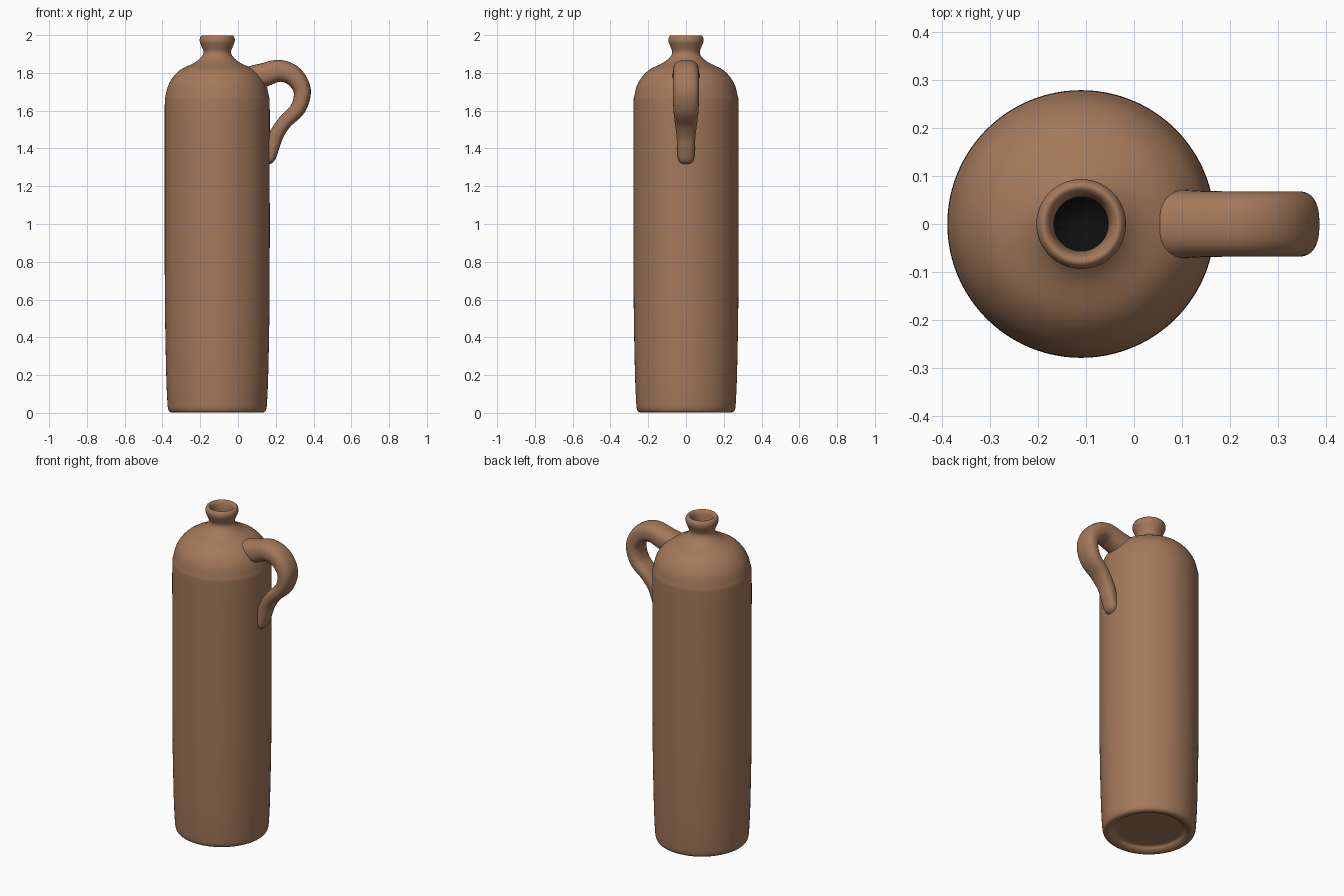
import bpy, bmesh, math
from mathutils import Vector

if "Cube" in bpy.data.objects:
    bpy.data.objects.remove(bpy.data.objects["Cube"])


def material(name, rgb):
    m = bpy.data.materials.new(name)
    m.diffuse_color = (*rgb, 1)
    m.use_nodes = True
    m.node_tree.nodes["Principled BSDF"].inputs["Base Color"].default_value = m.diffuse_color
    return m


clay = material("brown clay", (0.37, 0.19, 0.105))
dark = material("dark inside", (0.005, 0.005, 0.005))
CX = -0.11  # axis of the bottle


def spline(pts, steps):
    """Catmull-Rom curve through points of any dimension."""
    p = [Vector(q) for q in pts]
    p = [2 * p[0] - p[1]] + p + [2 * p[-1] - p[-2]]
    out = []
    for i in range(1, len(p) - 2):
        a, b, c, d = p[i - 1:i + 3]
        for s in range(steps):
            t = s / steps
            out.append(0.5 * (2 * b + (c - a) * t + (2 * a - 5 * b + 4 * c - d) * t**2
                              + (3 * b - a - 3 * c + d) * t**3))
    return out + [p[-2]]


def skin(name, rings, mats):
    """Bridge equal rings of points and cap both ends."""
    bm = bmesh.new()
    loops = [[bm.verts.new(v) for v in r] for r in rings]
    n = len(loops[0])
    for a, b in zip(loops, loops[1:]):
        for i in range(n):
            j = (i + 1) % n
            bm.faces.new((a[i], a[j], b[j], b[i]))
    bm.faces.new(loops[0][::-1])
    bm.faces.new(loops[-1])
    bmesh.ops.recalc_face_normals(bm, faces=bm.faces)
    for f in bm.faces:
        f.smooth = True
    me = bpy.data.meshes.new(name)
    bm.to_mesh(me)
    bm.free()
    for m in mats:
        me.materials.append(m)
    ob = bpy.data.objects.new(name, me)
    bpy.context.collection.objects.link(ob)
    return ob


# Bottle: lathed profile from recessed base, up the wall, over the lip, into the neck
profile = [(0.10, 0.03), (0.185, 0.028), (0.205, 0.012), (0.225, 0.002), (0.246, 0.003),
           (0.259, 0.018), (0.264, 0.06), (0.270, 0.20), (0.276, 0.50), (0.278, 0.80),
           (0.278, 1.30), (0.278, 1.62), (0.273, 1.68), (0.252, 1.75), (0.200, 1.813),
           (0.122, 1.853), (0.084, 1.884), (0.073, 1.91), (0.081, 1.936), (0.092, 1.963),
           (0.092, 1.983), (0.084, 1.997), (0.074, 1.998), (0.064, 1.985), (0.058, 1.955),
           (0.056, 1.92), (0.056, 1.84)]
N = 96
rings = [[(CX + r * math.cos(2 * math.pi * k / N), r * math.sin(2 * math.pi * k / N), z)
          for k in range(N)] for r, z in spline(profile, 4)]
bottle = skin("bottle", rings, [clay, dark])

# Dark bottom of the mouth
for f in bottle.data.polygons:
    c = f.center
    if math.hypot(c.x - CX, c.y) < 0.06 and 1.8 < c.z < 1.92:
        f.material_index = 1

# Handle: swept strap; path rows are x, z, half thickness, half width
path = [(-0.01, 1.735, 0.06, 0.085), (0.07, 1.765, 0.07, 0.075), (0.14, 1.79, 0.063, 0.069),
        (0.22, 1.811, 0.058, 0.068), (0.295, 1.782, 0.053, 0.068), (0.340, 1.705, 0.046, 0.068),
        (0.318, 1.612, 0.041, 0.067), (0.250, 1.542, 0.038, 0.060), (0.205, 1.475, 0.038, 0.051),
        (0.182, 1.41, 0.038, 0.047), (0.166, 1.35, 0.032, 0.043), (0.158, 1.325, 0.018, 0.028),
        (0.155, 1.315, 0.004, 0.008)]
pts = spline(path, 6)
rings = []
M = 32
for i, (x, z, h, w) in enumerate(pts):
    a, b = pts[max(i - 1, 0)], pts[min(i + 1, len(pts) - 1)]
    t = Vector((b[0] - a[0], b[1] - a[1])).normalized()
    ring = []
    for k in range(M):
        c, s = math.cos(2 * math.pi * k / M), math.sin(2 * math.pi * k / M)
        u = h * math.copysign(abs(c) ** 0.8, c)
        v = w * math.copysign(abs(s) ** 0.8, s)
        ring.append((x - t.y * u, v, z + t.x * u))
    rings.append(ring)
skin("handle", rings, [clay])
